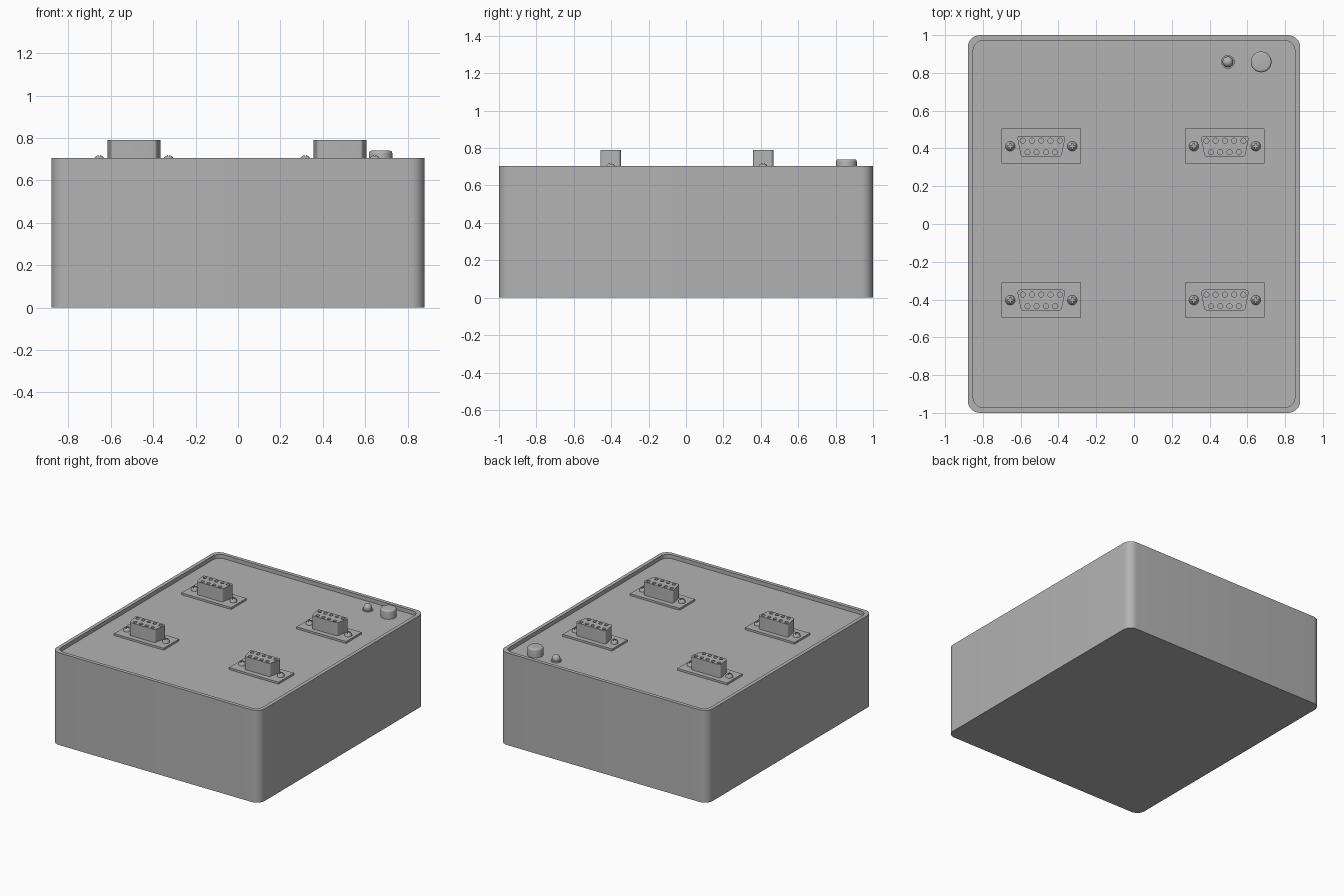
import bpy, bmesh, math
from mathutils import Vector

if "Cube" in bpy.data.objects:
    bpy.data.objects.remove(bpy.data.objects["Cube"], do_unlink=True)

grey = bpy.data.materials.new("mid grey")
grey.use_nodes = True
colour = (0.45, 0.45, 0.45, 1)
grey.diffuse_color = colour
grey.node_tree.nodes["Principled BSDF"].inputs["Base Color"].default_value = colour

FLOOR, RIM, PLATE = 0.675, 0.705, 0.69


def rounded(corners, radius, steps=8):
    """Outline of a convex counter-clockwise polygon with rounded corners."""
    pts = [Vector(c) for c in corners]
    out = []
    for i, p in enumerate(pts):
        a = (pts[i - 1] - p).normalized()
        b = (pts[(i + 1) % len(pts)] - p).normalized()
        half = a.angle(b) / 2
        centre = p + (a + b).normalized() * radius / math.sin(half)
        start = p + a * radius / math.tan(half) - centre
        sweep = math.pi - 2 * half
        base = math.atan2(start.y, start.x)
        for k in range(steps + 1):
            t = base + sweep * k / steps
            out.append((centre.x + radius * math.cos(t), centre.y + radius * math.sin(t)))
    return out


def rect(hx, hy):
    return [(-hx, -hy), (hx, -hy), (hx, hy), (-hx, hy)]


def circle(r, n=32):
    return [(r * math.cos(math.tau * k / n), r * math.sin(math.tau * k / n)) for k in range(n)]


def finish(name, bm, loc=(0, 0, 0)):
    bmesh.ops.recalc_face_normals(bm, faces=bm.faces)
    mesh = bpy.data.meshes.new(name)
    bm.to_mesh(mesh)
    bm.free()
    mesh.materials.append(grey)
    obj = bpy.data.objects.new(name, mesh)
    obj.location = loc
    bpy.context.collection.objects.link(obj)
    return obj


def loft(bm, layers):
    """Closed solid through (outline, z) layers of equal point count."""
    rings = [[bm.verts.new((x, y, z)) for x, y in outline] for outline, z in layers]
    for low, high in zip(rings, rings[1:]):
        for i in range(len(low)):
            j = (i + 1) % len(low)
            bm.faces.new((low[i], low[j], high[j], high[i]))
    bm.faces.new(rings[0][::-1])
    bm.faces.new(rings[-1])


def solid(name, layers, loc=(0, 0, 0)):
    bm = bmesh.new()
    loft(bm, layers)
    return finish(name, bm, loc)


def smooth(obj):
    bpy.ops.object.select_all(action='DESELECT')
    obj.select_set(True)
    bpy.context.view_layer.objects.active = obj
    bpy.ops.object.shade_smooth_by_angle(angle=math.radians(35))


def cut(obj, cutter):
    """Apply a boolean difference and drop the cutter."""
    mod = obj.modifiers.new("cut", 'BOOLEAN')
    mod.operation, mod.solver, mod.object = 'DIFFERENCE', 'EXACT', cutter
    bpy.context.view_layer.objects.active = obj
    bpy.ops.object.modifier_apply(modifier=mod.name)
    bpy.data.objects.remove(cutter, do_unlink=True)


def copy(obj, name, loc):
    twin = obj.copy()
    twin.name, twin.location = name, loc
    bpy.context.collection.objects.link(twin)


# Case with a recessed lid inside a thin rim
outer = rounded(rect(0.88, 1), 0.065)
inner = rounded(rect(0.852, 0.972), 0.055)
smooth(solid("case", [(outer, 0), (outer, RIM), (inner, RIM), (inner, FLOOR)]))

# Connector: flange plate
plate = solid("connector_plate", [(rect(0.21, 0.093), FLOOR), (rect(0.21, 0.093), PLATE)])

# Connector: D-shaped socket with two rows of pin holes
d_shape = rounded([(-0.107, -0.055), (0.107, -0.055), (0.129, 0.055), (-0.129, 0.055)], 0.015, 6)
socket = solid("connector_socket", [(d_shape, PLATE - 0.005), (d_shape, 0.79)])
bm = bmesh.new()
for count, y in ((5, 0.029), (4, -0.032)):
    for k in range(count):
        x = (k - (count - 1) / 2) * 0.049
        hole = [(x + px, y + py) for px, py in circle(0.0135, 16)]
        loft(bm, [(hole, 0.74), (hole, 0.82)])
cut(socket, finish("hole_cutter", bm))
smooth(socket)

# Connector: domed cross-head screw
dome = [(circle(0.026 * math.cos(t), 24), PLATE - 0.002 + 0.032 * math.sin(t))
        for t in (0, 0.3, 0.6, 0.9, 1.2, 1.45)]
screw = solid("connector_screw", dome)
for hx, hy in ((0.017, 0.004), (0.004, 0.017)):
    cut(screw, solid("slot_cutter", [(rect(hx, hy), 0.705), (rect(hx, hy), 0.75)]))
smooth(screw)

# Four connectors, two by two
for side, cx in (("right", -0.491), ("left", 0.481)):
    for end, cy in (("front", -0.403), ("back", 0.412)):
        tag = f"{end}_{side}"
        copy(plate, f"connector_plate_{tag}", (cx, cy, 0))
        copy(socket, f"connector_socket_{tag}", (cx, cy, 0))
        for s, dx in (("a", -0.164), ("b", 0.164)):
            copy(screw, f"connector_screw_{tag}_{s}", (cx + dx, cy, 0))
for proto in (plate, socket, screw):
    bpy.data.objects.remove(proto, do_unlink=True)

# Push button with a rounded top edge
edge = [(circle(0.043 + 0.012 * math.cos(t)), 0.728 + 0.012 * math.sin(t))
        for t in (0, 0.4, 0.8, 1.2, math.pi / 2)]
smooth(solid("push_button", [(circle(0.055), FLOOR)] + edge, (0.673, 0.858, 0)))

# Indicator lamp: collar and dome
collar = circle(0.036)
smooth(solid("lamp_collar", [(collar, FLOOR), (collar, 0.684)], (0.497, 0.858, 0)))
bulb = [(circle(0.028 * math.cos(t)), 0.695 + 0.028 * math.sin(t))
        for t in (0, 0.25, 0.5, 0.75, 1, 1.25, 1.5)]
smooth(solid("lamp_dome", [(circle(0.028), FLOOR)] + bulb, (0.497, 0.858, 0)))
